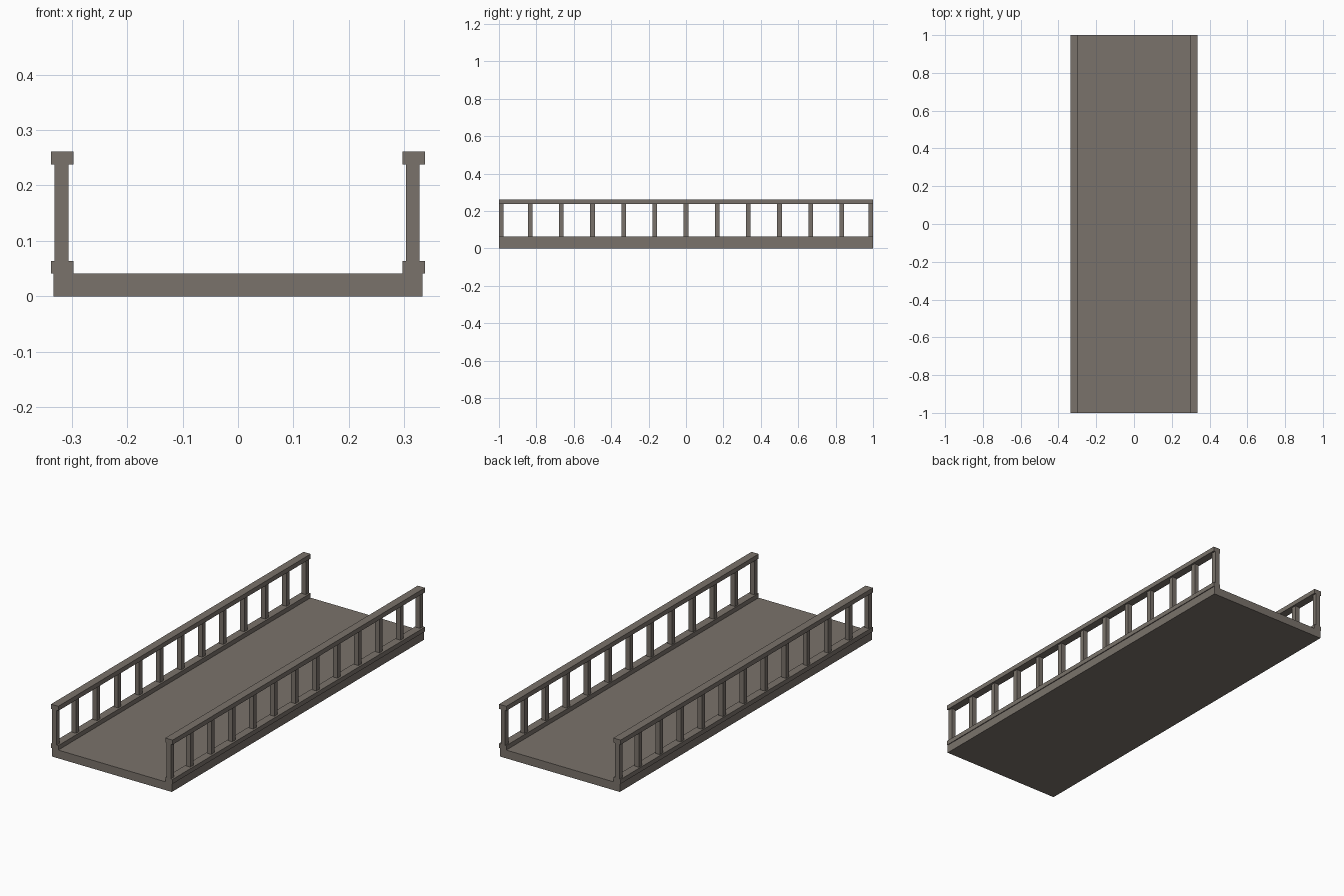
import bpy

if "Cube" in bpy.data.objects:
    bpy.data.objects.remove(bpy.data.objects["Cube"])

# One stone colour for everything
stone = bpy.data.materials.new("warm grey stone")
stone.diffuse_color = (0.195, 0.171, 0.147, 1)
stone.use_nodes = True
stone.node_tree.nodes["Principled BSDF"].inputs["Base Color"].default_value = stone.diffuse_color


def box(name, x, y, z):
    """Box from (min, max) ranges on each axis."""
    bpy.ops.mesh.primitive_cube_add(size=1)
    ob = bpy.context.object
    ob.name = name
    for v in ob.data.vertices:
        v.co = [r[0] if c < 0 else r[1] for c, r in zip(v.co, (x, y, z))]
    ob.data.materials.append(stone)
    return ob


# Bridge deck
box("deck", (-0.333, 0.333), (-1, 1), (0, 0.0415))

POST = 0.0122  # half width of a post
for side, rail_x, post_x in (("left", -0.317, -0.3185), ("right", 0.317, 0.3150)):
    # Bottom kerb and handrail
    rail = (rail_x - 0.02, rail_x + 0.02)
    box(side + "_kerb", rail, (-1, 1), (0.0415, 0.064))
    box(side + "_handrail", rail, (-1, 1), (0.238, 0.261))
    # Evenly spaced posts, end ones pulled in flush with the deck ends
    for i in range(13):
        y = max(-1 + POST, min(1 - POST, (i - 6) / 6))
        box(f"{side}_post_{i + 1}", (post_x - POST, post_x + POST),
            (y - POST, y + POST), (0.064, 0.238))
